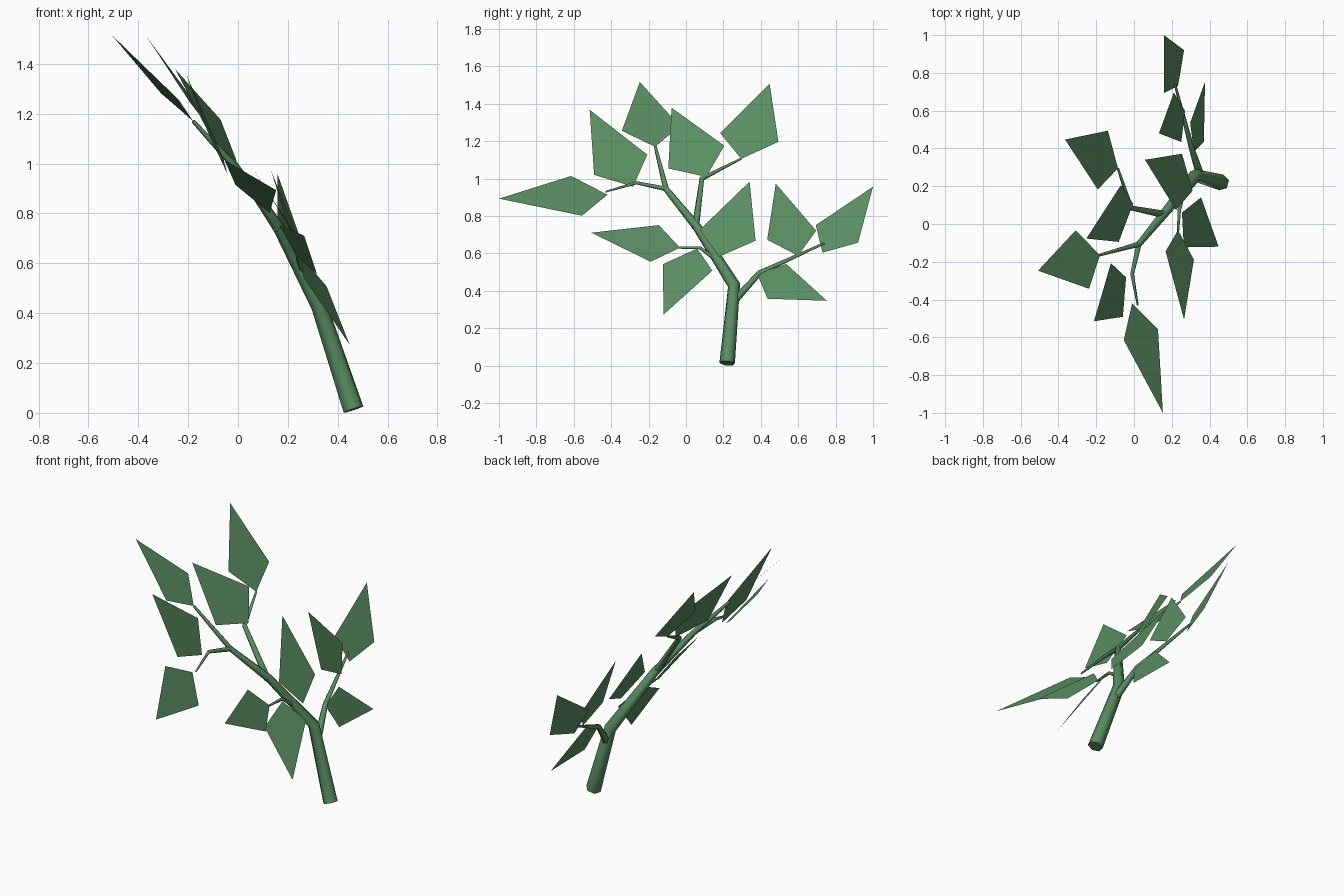
import bpy
from mathutils import Vector

if "Cube" in bpy.data.objects:
    bpy.data.objects.remove(bpy.data.objects["Cube"])

green = bpy.data.materials.new("leaf_green")
green.diffuse_color = (0.10, 0.27, 0.12, 1)
green.use_nodes = True
green.node_tree.nodes["Principled BSDF"].inputs["Base Color"].default_value = green.diffuse_color


def branch(name, points):
    """Six-sided tapering tube; each point is x, y, z, radius."""
    curve = bpy.data.curves.new(name, 'CURVE')
    curve.dimensions = '3D'
    curve.bevel_depth = 1.0
    curve.bevel_resolution = 1
    curve.use_fill_caps = True
    spline = curve.splines.new('POLY')
    spline.points.add(len(points) - 1)
    for p, (x, y, z, r) in zip(spline.points, points):
        p.co = (x, y, z, 1)
        p.radius = r
    obj = bpy.data.objects.new(name, curve)
    bpy.context.collection.objects.link(obj)
    bpy.ops.object.select_all(action='DESELECT')
    obj.select_set(True)
    bpy.context.view_layer.objects.active = obj
    bpy.ops.object.convert(target='MESH')
    obj = bpy.context.object
    bpy.ops.object.shade_smooth_by_angle(angle=1.1)
    obj.data.materials.clear()
    obj.data.materials.append(green)


def leaf(name, base, tip, side):
    """Flat kite, symmetric about its base-to-tip line."""
    base, tip, side = Vector(base), Vector(tip), Vector(side)
    other = 2 * base.lerp(tip, 0.285) - side
    quad = [base, side, tip, other]
    if (side - base).cross(tip - base).x < 0:
        quad.reverse()
    mesh = bpy.data.meshes.new(name)
    mesh.from_pydata(quad, [], [(0, 1, 2, 3)])
    mesh.materials.append(green)
    bpy.context.collection.objects.link(bpy.data.objects.new(name, mesh))


# Main stem, from the cut end to the upper fork and top leaf
branch("stem", [(.463, .22, .014, .043), (.325, .257, .43, .034),
                (.164, .06, .74, .024), (.026, -.107, .945, .016),
                (-.18, -.164, 1.17, .008)])
# Side branches
branch("lower_branch", [(.35, .26, .35, .022), (.307, .395, .497, .015),
                        (.217, .74, .655, .006)])
branch("middle_twig", [(.265, .19, .545, .014), (.24, .075, .63, .009),
                       (.233, -.04, .631, .006)])
branch("upper_branch", [(.164, .05, .735, .02), (-.016, .085, 1.0, .014),
                        (-.085, .295, 1.107, .006)])
branch("top_twig", [(.026, -.107, .945, .014), (-.01, -.265, .978, .01),
                    (.02, -.43, .93, .005)])

# Leaves: base, tip, one side corner
leaves = [
    [(-.01, -.42, .914), (.153, -1.0, .893), (.127, -.556, .802)],
    [(-.042, -.283, .957), (-.212, -.515, 1.368), (-.122, -.207, 1.128)],
    [(-.18, -.165, 1.17), (-.508, -.247, 1.517), (-.238, -.343, 1.256)],
    [(-.005, .108, 1.01), (-.252, -.077, 1.379), (-.07, .205, 1.176)],
    [(-.085, .295, 1.106), (-.365, .447, 1.507), (-.138, .494, 1.197)],
    [(.31, .176, .583), (.058, .34, .984), (.254, .372, .668)],
    [(.27, .599, .588), (.132, .48, .973), (.211, .696, .722)],
    [(.233, .73, .604), (.159, 1.0, .957), (.265, .92, .658)],
    [(.317, .38, .492), (.376, .753, .347), (.37, .436, .358)],
    [(.233, -.032, .631), (.265, -.506, .711), (.317, -.189, .556)],
    [(.254, .06, .626), (.448, -.12, .273), (.355, .141, .508)],
]
for i, corners in enumerate(leaves, 1):
    leaf(f"leaf_{i:02d}", *corners)
